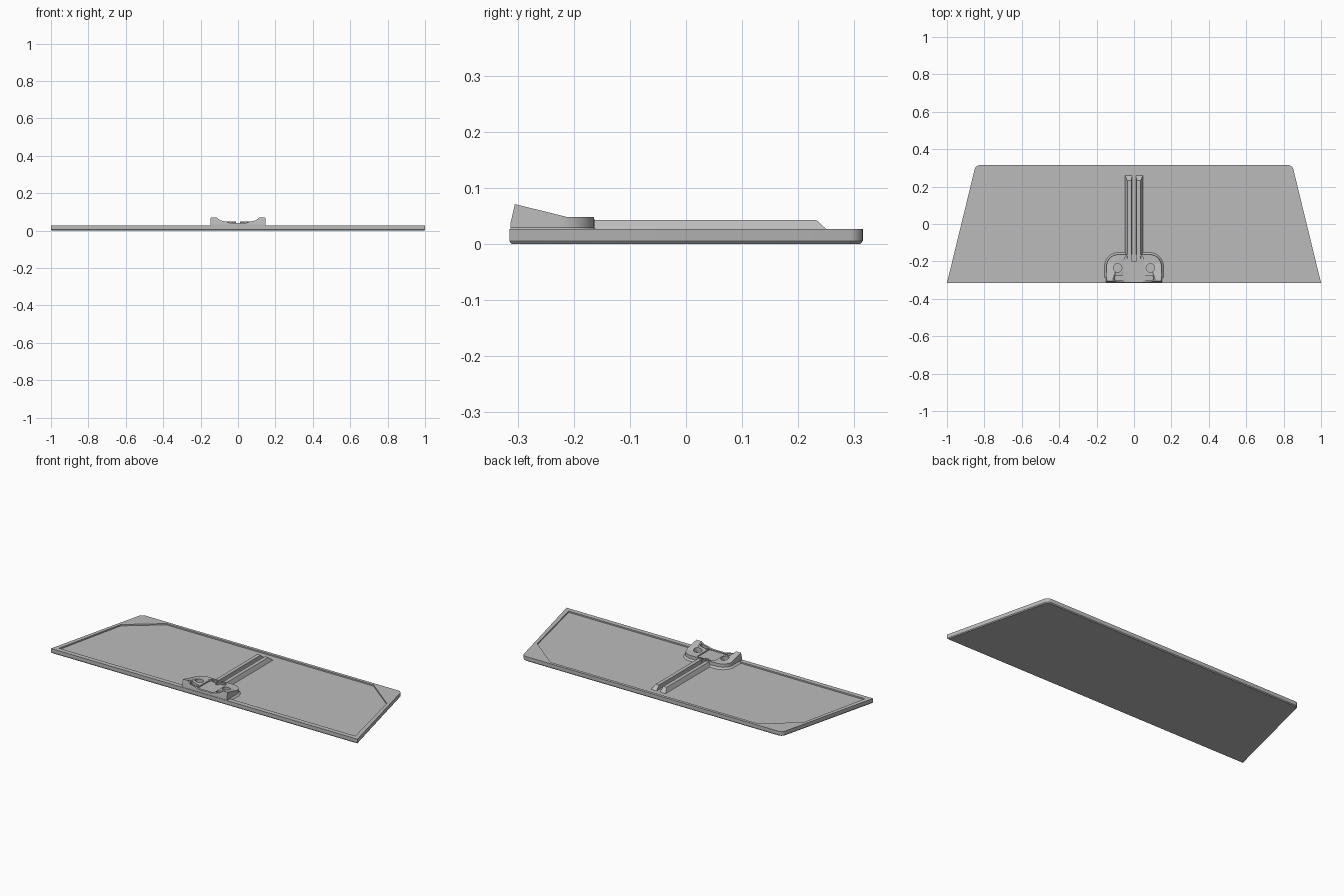
import bpy, bmesh, math

old = bpy.data.objects.get("Cube")
if old:
    bpy.data.objects.remove(old)

gray = bpy.data.materials.new("plain gray")
gray.use_nodes = True
color = (0.5, 0.5, 0.5, 1)
gray.diffuse_color = color
gray.node_tree.nodes["Principled BSDF"].inputs["Base Color"].default_value = color


def loft(name, rings):
    """Closed solid through rings of equal point count."""
    bm = bmesh.new()
    loops = [[bm.verts.new(p) for p in ring] for ring in rings]
    n = len(loops[0])
    for a, b in zip(loops, loops[1:]):
        for i in range(n):
            j = (i + 1) % n
            bm.faces.new((a[i], a[j], b[j], b[i]))
    bm.faces.new(loops[0][::-1])
    bm.faces.new(loops[-1])
    bmesh.ops.recalc_face_normals(bm, faces=bm.faces)
    mesh = bpy.data.meshes.new(name)
    bm.to_mesh(mesh)
    bm.free()
    mesh.materials.append(gray)
    obj = bpy.data.objects.new(name, mesh)
    bpy.context.collection.objects.link(obj)
    return obj


def prism(name, outline, z0, z1):
    return loft(name, [[(x, y, z) for x, y in outline] for z in (z0, z1)])


def mirrored(half):
    """Right half from front to back, continued down the left side."""
    return half + [(-x, y) for x, y in reversed(half)]


def carve(target, cutter, operation="DIFFERENCE"):
    mod = target.modifiers.new("carve", "BOOLEAN")
    mod.operation, mod.solver, mod.object = operation, "EXACT", cutter
    bpy.context.view_layer.update()
    graph = bpy.context.evaluated_depsgraph_get()
    result = bpy.data.meshes.new_from_object(target.evaluated_get(graph))
    target.modifiers.clear()
    target.data = result
    bpy.data.objects.remove(cutter)


def arc(cx, cy, r, start, end, steps=8):
    angles = [math.radians(start + (end - start) * i / steps) for i in range(steps + 1)]
    return [(cx + r * math.cos(a), cy + r * math.sin(a)) for a in angles]


RIM, FLOOR = 0.027, 0.019

# Tapered plate with rounded rear corners and a chamfered underside
edge = mirrored([(1, -0.315)] + arc(0.823, 0.285, 0.03, 14, 90))
plate = loft("plate", [[(x * s, y * t, z) for x, y in edge] for s, t, z in
                       ((0.996, 0.987, 0), (1, 1, 0.005), (1, 1, RIM))])
recess = mirrored([(0.966, -0.287), (0.868, 0.147), (0.675, 0.298)])
carve(plate, prism("recess_cutter", recess, FLOOR, 0.1))


# Mounting bracket with flared foot
def foot(grow):
    return mirrored([(0.145 + grow, -0.313)] +
                    arc(0.085, -0.225, 0.06 + grow, 0, 90, 10))


bracket = loft("bracket", [[(x, y, z) for x, y in foot(g)] for g, z in
                           ((0.012, FLOOR - 0.004), (0.012, FLOOR),
                            (0.002, RIM + 0.002), (0, 0.09))])
side = [(-0.315, 0), (-0.315, RIM), (-0.305, 0.071), (-0.212, 0.048),
        (-0.1, 0.048), (-0.1, 0)]
carve(bracket, loft("side_profile", [[(x, y, z) for y, z in side] for x in (-0.3, 0.3)]),
      "INTERSECT")

# Valley between the two horns
valley = mirrored([(0.045, 0.042), (0.07, 0.05), (0.095, 0.055), (0.112, 0.068), (0.112, 0.1)])
carve(bracket, loft("valley_cutter", [[(x, y, z) for x, z in valley]
                                      for y in (-0.4, -0.19)]))
# Shallow central seat, front notch and screw holes
seat = mirrored([(0.055, -0.298), (0.055, -0.2), (0.045, -0.172)])
carve(bracket, prism("seat_cutter", seat, 0.038, 0.1))
for s in (-1, 1):
    hole = arc(s * 0.088, -0.235, 0.023, 0, 337.5, 15)
    carve(bracket, prism("hole_cutter", hole, 0.03, 0.1))
    slot = [(s * x, y) for x, y in ((0.06, -0.3), (0.105, -0.3), (0.105, -0.278), (0.06, -0.278))]
    carve(bracket, prism("slot_cutter", slot, 0.038, 0.1))
carve(bracket, prism("groove_cutter",
                     mirrored([(0.011, -0.2), (0.011, -0.1)]), FLOOR, 0.1))

# Twin guide rails with sloped ends
for side_name, s in (("left", 1), ("right", -1)):
    rings = []
    for x0, x1, back, z in ((0.011, 0.047, 0.258, FLOOR - 0.003),
                            (0.011, 0.047, 0.258, FLOOR),
                            (0.014, 0.036, 0.232, 0.043)):
        rings.append([(s * x0, -0.185, z), (s * x1, -0.185, z),
                      (s * x1, back, z), (s * x0, back, z)])
    loft(side_name + "_rail", rings)

# Smooth the curved walls, keep the edges crisp
bpy.ops.object.select_all(action="DESELECT")
for obj in (plate, bracket):
    obj.select_set(True)
bpy.context.view_layer.objects.active = plate
bpy.ops.object.shade_smooth_by_angle(angle=math.radians(20))
